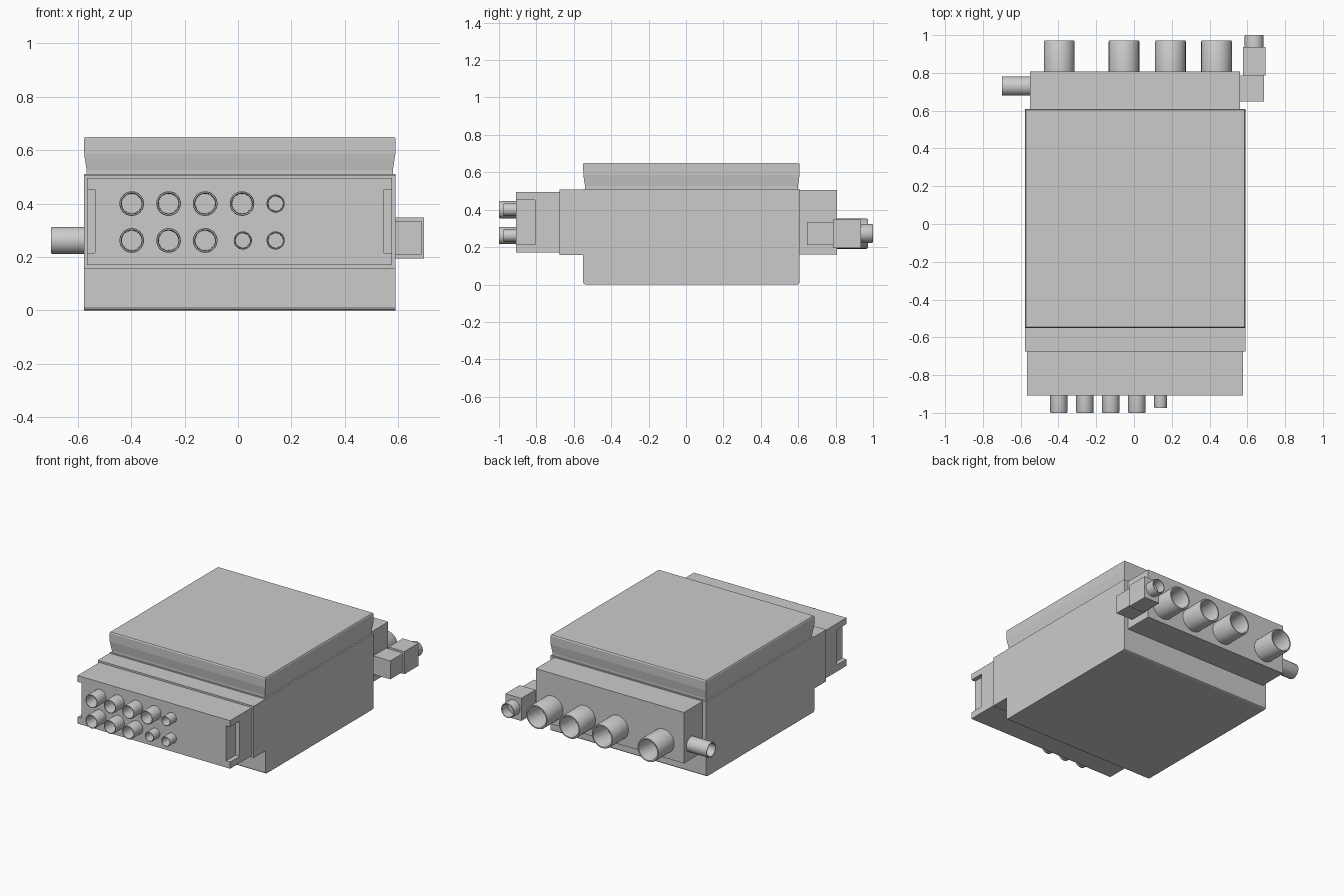
import bpy, bmesh, math
from mathutils import Matrix, Vector

if "Cube" in bpy.data.objects:
    bpy.data.objects.remove(bpy.data.objects["Cube"])


def finish(name, bm):
    bmesh.ops.recalc_face_normals(bm, faces=bm.faces)
    me = bpy.data.meshes.new(name)
    bm.to_mesh(me)
    bm.free()
    ob = bpy.data.objects.new(name, me)
    bpy.context.collection.objects.link(ob)
    return ob


def box(name, x0, x1, y0, y1, z0, z1):
    bm = bmesh.new()
    m = (Matrix.Translation(((x0 + x1) / 2, (y0 + y1) / 2, (z0 + z1) / 2))
         @ Matrix.Diagonal((x1 - x0, y1 - y0, z1 - z0, 1)))
    bmesh.ops.create_cube(bm, size=1, matrix=m)
    return finish(name, bm)


def prism(name, points, direction):
    bm = bmesh.new()
    face = bm.faces.new([bm.verts.new(p) for p in points])
    new = bmesh.ops.extrude_face_region(bm, geom=[face], use_keep_orig=True)["geom"]
    bmesh.ops.translate(bm, vec=direction,
                        verts=[g for g in new if isinstance(g, bmesh.types.BMVert)])
    return finish(name, bm)


def socket(name, base, direction, length, r, sides=32):
    """Hollow round connector: lathed profile pointing along direction."""
    profile = [(0, 0), (r, 0), (r, length - 0.006), (r * 0.96, length),
               (r * 0.86, length), (r * 0.82, length - 0.008),
               (r * 0.8, length * 0.12), (0, length * 0.12)]
    bm = bmesh.new()
    verts = [bm.verts.new((a, 0, b)) for a, b in profile]
    edges = [bm.edges.new(pair) for pair in zip(verts, verts[1:])]
    bmesh.ops.spin(bm, geom=verts + edges, cent=(0, 0, 0), axis=(0, 0, 1),
                   angle=math.tau, steps=sides)
    bmesh.ops.remove_doubles(bm, verts=bm.verts, dist=1e-5)
    ob = finish(name, bm)
    turn = Vector(direction).to_track_quat('Z', 'Y').to_matrix().to_4x4()
    ob.data.transform(Matrix.Translation(base) @ turn)
    bpy.ops.object.select_all(action='DESELECT')
    ob.select_set(True)
    bpy.context.view_layer.objects.active = ob
    bpy.ops.object.shade_smooth_by_angle(angle=math.radians(30))
    return ob


X0, X1 = -0.577, 0.59

# main housing with softened lower front and rear edges
side = [(-0.55, 0.51), (-0.55, 0.012), (-0.546, 0.004), (-0.538, 0),
        (0.596, 0), (0.604, 0.004), (0.608, 0.012), (0.608, 0.51)]
prism("main_housing", [(X0, y, z) for y, z in side], (X1 - X0, 0, 0))

# lid: stacked rectangles, undercut toward the housing
bm = bmesh.new()
rings = []
for z, inset in [(0.508, 0.01), (0.525, 0.01), (0.585, 0.001), (0.643, 0), (0.65, 0.004)]:
    a, b, c, d = X0 + inset, X1 - inset, -0.55 + inset, 0.608 - inset
    rings.append([bm.verts.new((x, y, z)) for x, y in [(a, c), (b, c), (b, d), (a, d)]])
for lo, hi in zip(rings, rings[1:]):
    for i in range(4):
        j = (i + 1) % 4
        bm.faces.new((lo[i], lo[j], hi[j], hi[i]))
bm.faces.new(rings[0])
bm.faces.new(rings[-1])
finish("lid", bm)

# front mounting flange and connector panel
box("front_flange", X0, X1, -0.675, -0.545, 0.157, 0.507)
box("front_panel_base", -0.566, 0.577, -0.806, -0.67, 0.17, 0.495)

# panel face with a notch open at each end
c, half, notch = 0.0055, 0.5715, 0.03
quarter = [(half, 0.495), (half, 0.453), (half - notch, 0.453),
           (half - notch, 0.215), (half, 0.215), (half, 0.17)]
outline = [(c + x, z) for x, z in quarter] + [(c - x, z) for x, z in reversed(quarter)]
prism("front_panel_face", [(x, -0.908, z) for x, z in outline], (0, 0.102, 0))

# front sockets in two rows, (x, radius, length)
BIG, SMALL = 0.046, 0.034
upper = [(-0.398, BIG, 0.095), (-0.26, BIG, 0.095), (-0.123, BIG, 0.095),
         (0.015, BIG, 0.095), (0.141, SMALL, 0.07)]
lower = upper[:3] + [(0.018, SMALL, 0.07), (0.141, SMALL, 0.07)]
for row, z, items in (("upper", 0.4, upper), ("lower", 0.262, lower)):
    for i, (x, r, length) in enumerate(items):
        socket(f"front_socket_{row}_{i + 1}", (x, -0.905, z), (0, -1, 0), length, r)

# rear block and its large sockets
box("rear_block", -0.55, 0.56, 0.6, 0.807, 0.16, 0.505)
for i, x in enumerate((-0.396, -0.053, 0.193, 0.437)):
    socket(f"rear_socket_{i + 1}", (x, 0.805, 0.272), (0, 1, 0), 0.167, 0.081)

# side socket on the left
socket("side_socket", (-0.545, 0.73, 0.262), (-1, 0, 0), 0.155, 0.051)

# elbow fitting on the right
box("elbow_base", 0.555, 0.687, 0.648, 0.786, 0.21, 0.335)
box("elbow_body", 0.578, 0.697, 0.785, 0.936, 0.195, 0.348)
socket("elbow_socket", (0.636, 0.934, 0.273), (0, 1, 0), 0.066, 0.05)
